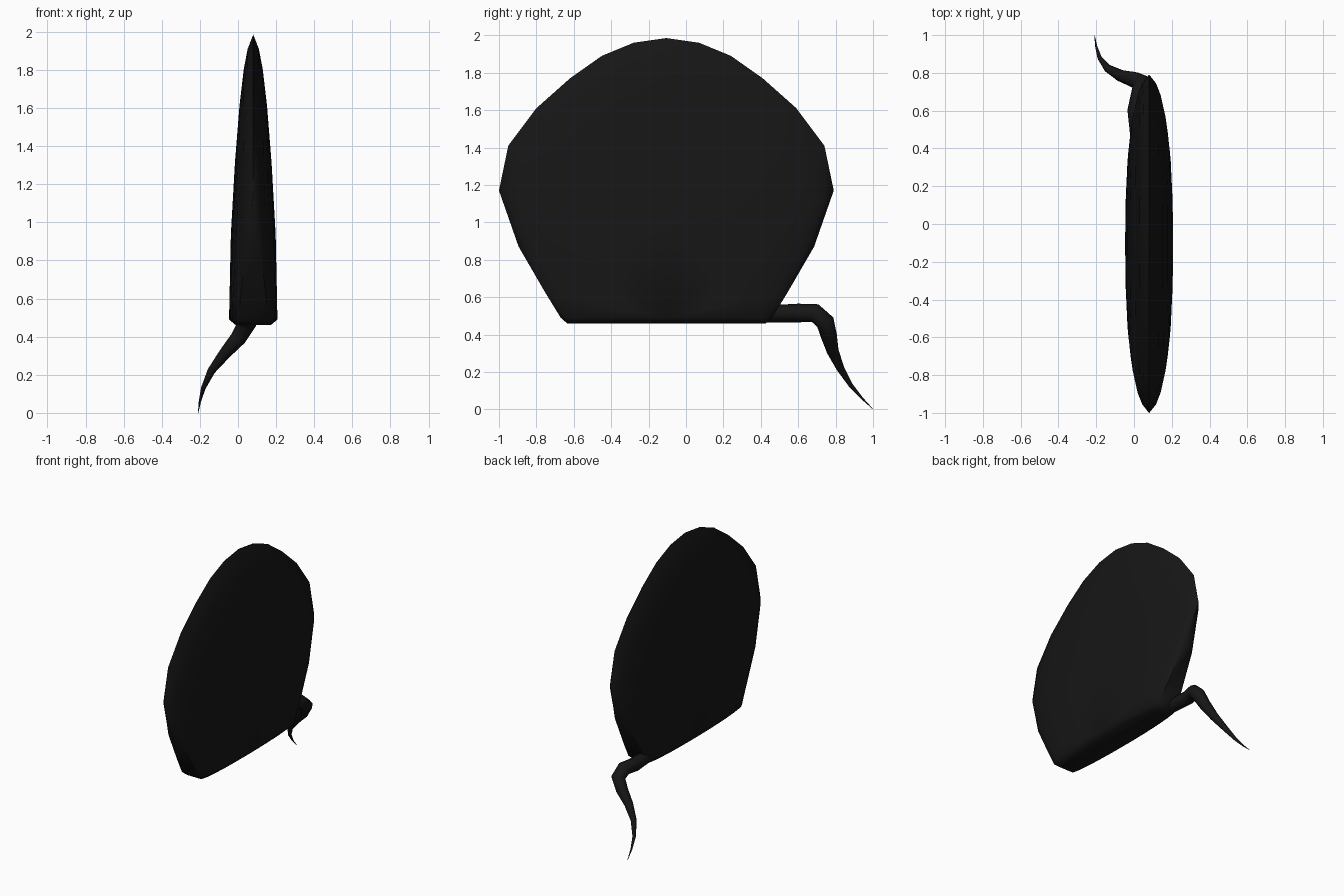
import bpy, bmesh

if "Cube" in bpy.data.objects:
    bpy.data.objects.remove(bpy.data.objects["Cube"])

CX, CY, BASE, TOP = 0.08, -0.105, 0.49, 1.985

mat = bpy.data.materials.new("black")
mat.diffuse_color = (0.008, 0.008, 0.008, 1)
mat.use_nodes = True
mat.node_tree.nodes["Principled BSDF"].inputs["Base Color"].default_value = mat.diffuse_color


def finish(obj, angle):
    obj.data.materials.append(mat)
    bpy.ops.object.select_all(action='DESELECT')
    bpy.context.view_layer.objects.active = obj
    obj.select_set(True)
    bpy.ops.object.shade_smooth_by_angle(angle=angle)


# Body: half outline (distance from middle, height), mirrored into an arch
half = [(0.565, BASE), (0.645, 0.62), (0.79, 0.87), (0.895, 1.17), (0.845, 1.41),
        (0.695, 1.61), (0.515, 1.77), (0.345, 1.89), (0.175, 1.96)]
arch = [(-y, z) for y, z in half] + [(0, TOP)] + [(y, z) for y, z in reversed(half)]

# Concentric rings (scale, half thickness): thin at the rim, thick in the middle
rings = [(1, 0), (0.95, 0.036), (0.88, 0.06), (0.75, 0.085), (0.55, 0.108),
         (0.3, 0.122), (0, 0.127)]
rows = [(s, p, -1) for s, p in reversed(rings)] + [(s, p, 1) for s, p in rings]

bm = bmesh.new()
grid = []
for s, p, side in rows:
    row = []
    for y, z in arch:
        zz = BASE + (z - BASE) * s
        t = (zz - BASE) / (TOP - BASE)
        blunt = max(0, 0.08 * (1 - t / 0.46))      # rim is blunt only near the base
        w = blunt + (1 - blunt / 0.127) * p * (1 - 0.2 * t)
        row.append(bm.verts.new((CX + side * w, CY + y * s, zz)))
    grid.append(row)
for a, b in zip(grid, grid[1:]):
    for j in range(len(arch) - 1):
        bm.faces.new((a[j], a[j + 1], b[j + 1], b[j]))
bmesh.ops.remove_doubles(bm, verts=bm.verts, dist=0.0005)
bmesh.ops.dissolve_degenerate(bm, edges=bm.edges, dist=0.0005)

# Rounded underside
edges = [e for e in bm.edges if e.is_boundary]
geom = bmesh.ops.extrude_edge_only(bm, edges=edges)["geom"]
for v in [g for g in geom if isinstance(g, bmesh.types.BMVert)]:
    v.co = (CX + (v.co.x - CX) * 0.72, CY + (v.co.y - CY) * 0.94, 0.46)
bmesh.ops.holes_fill(bm, edges=[e for e in bm.edges if e.is_boundary], sides=0)
bmesh.ops.recalc_face_normals(bm, faces=bm.faces)
mesh = bpy.data.meshes.new("body")
bm.to_mesh(mesh)
bm.free()
body = bpy.data.objects.new("body", mesh)
bpy.context.collection.objects.link(body)
finish(body, 0.9)

# Tail: tapered tube (x, y, z, radius)
path = [(0.03, 0.42, 0.51, 0.045), (0.015, 0.6, 0.515, 0.05), (0.035, 0.69, 0.515, 0.05),
        (0.045, 0.745, 0.465, 0.05), (0.0, 0.765, 0.39, 0.043), (-0.07, 0.785, 0.31, 0.032),
        (-0.14, 0.825, 0.22, 0.021), (-0.182, 0.88, 0.13, 0.012), (-0.2, 0.94, 0.06, 0.006),
        (-0.209, 1.0, 0.001, 0.001)]
cu = bpy.data.curves.new("tail", 'CURVE')
cu.dimensions = '3D'
cu.bevel_depth = 1
cu.bevel_resolution = 2
cu.use_fill_caps = True
sp = cu.splines.new('POLY')
sp.points.add(len(path) - 1)
for pt, (x, y, z, r) in zip(sp.points, path):
    pt.co = (x, y, z, 1)
    pt.radius = r
tail = bpy.data.objects.new("tail", cu)
bpy.context.collection.objects.link(tail)
bpy.context.view_layer.objects.active = tail
bpy.ops.object.select_all(action='DESELECT')
tail.select_set(True)
bpy.ops.object.convert(target='MESH')
finish(bpy.context.object, 1.2)
